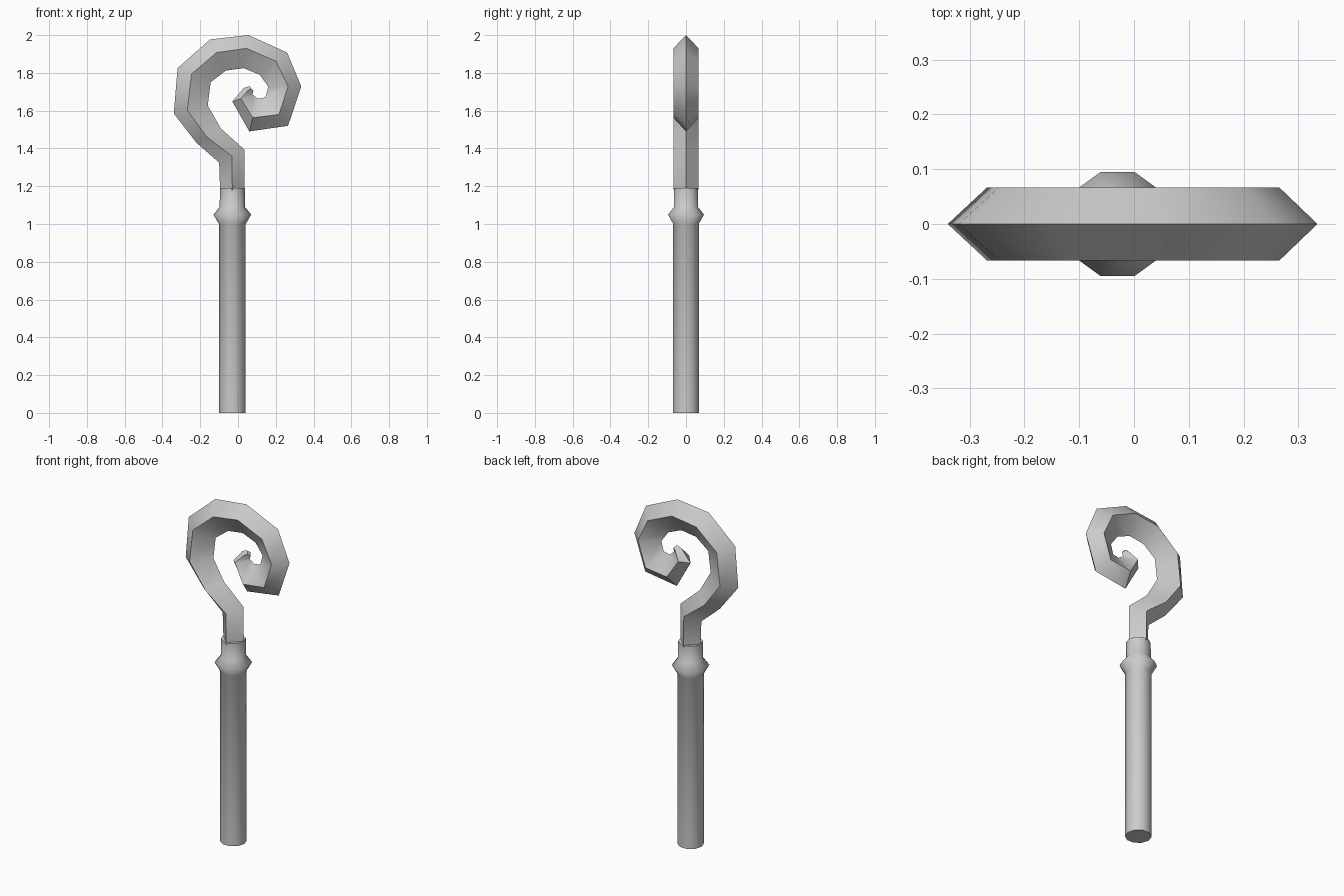
import bpy
import bmesh
from math import cos, sin, tau, radians

default_cube = bpy.data.objects.get("Cube")
if default_cube:
    bpy.data.objects.remove(default_cube, do_unlink=True)

AXIS_X = -0.03
SIDES = 10

# One plain grey for the whole staff
grey = bpy.data.materials.new("plain grey")
grey.use_nodes = True
grey.diffuse_color = (0.6, 0.6, 0.6, 1)
grey.node_tree.nodes["Principled BSDF"].inputs["Base Color"].default_value = grey.diffuse_color


def loft(name, rings, smooth_angle):
    """Skin a list of equal-sized point rings, cap both ends and shade it."""
    bm = bmesh.new()
    loops = [[bm.verts.new(point) for point in ring] for ring in rings]
    count = len(loops[0])
    for lower, upper in zip(loops, loops[1:]):
        for i in range(count):
            j = (i + 1) % count
            bm.faces.new((lower[i], lower[j], upper[j], upper[i]))
    bm.faces.new(loops[0][::-1])
    bm.faces.new(loops[-1])
    bmesh.ops.recalc_face_normals(bm, faces=bm.faces)
    mesh = bpy.data.meshes.new(name)
    bm.to_mesh(mesh)
    bm.free()
    mesh.materials.append(grey)
    part = bpy.data.objects.new(name, mesh)
    bpy.context.collection.objects.link(part)
    bpy.ops.object.select_all(action="DESELECT")
    part.select_set(True)
    bpy.context.view_layer.objects.active = part
    bpy.ops.object.shade_smooth_by_angle(angle=radians(smooth_angle))
    return part


def circle(radius, z):
    """Ten-sided ring around the shaft axis."""
    angles = [tau * i / SIDES for i in range(SIDES)]
    return [(AXIS_X + radius * cos(a), radius * sin(a), z) for a in angles]


def diamond(outer, inner, depth, bias):
    """Four-point ring: outer ridge, front edge, inner ridge, back edge."""
    side_x, side_z = [bias * o + (1 - bias) * i for o, i in zip(outer, inner)]
    return [(outer[0], 0, outer[1]), (side_x, -depth, side_z),
            (inner[0], 0, inner[1]), (side_x, depth, side_z)]


# Shaft with its flared collar and narrower neck
shaft_profile = [(0.071, 0), (0.071, 1.0), (0.1, 1.05), (0.067, 1.09), (0.066, 1.19)]
loft("shaft", [circle(radius, z) for radius, z in shaft_profile], 80)

# Spiral crook: outer ridge, inner ridge, half depth and side bias of each ring
FULL = 0.067
crook_stations = [
    ((-0.095, 1.18), (0.035, 1.18), FULL, 0.5),
    ((-0.1, 1.325), (0.035, 1.393), FULL, 0.5),
    ((-0.22, 1.43), (-0.09, 1.505), FULL, 0.58),
    ((-0.34, 1.585), (-0.16, 1.627), FULL, 0.6),
    ((-0.32, 1.825), (-0.145, 1.75), FULL, 0.58),
    ((-0.148, 1.977), (-0.065, 1.812), FULL, 0.58),
    ((0.055, 2.0), (0.03, 1.825), FULL, 0.6),
    ((0.26, 1.908), (0.115, 1.79), FULL, 0.6),
    ((0.335, 1.728), (0.16, 1.727), FULL, 0.6),
    ((0.265, 1.52), (0.145, 1.67), FULL, 0.6),
    ((0.06, 1.49), (0.105, 1.663), FULL, 0.58),
    ((-0.03, 1.648), (0.077, 1.685), 0.05, 0.58),
    ((0.03, 1.72), (0.078, 1.69), 0.026, 0.55),
    ((0.06, 1.73), (0.082, 1.705), 0.014, 0.5),
]
loft("crook", [diamond(*station) for station in crook_stations], 45)
